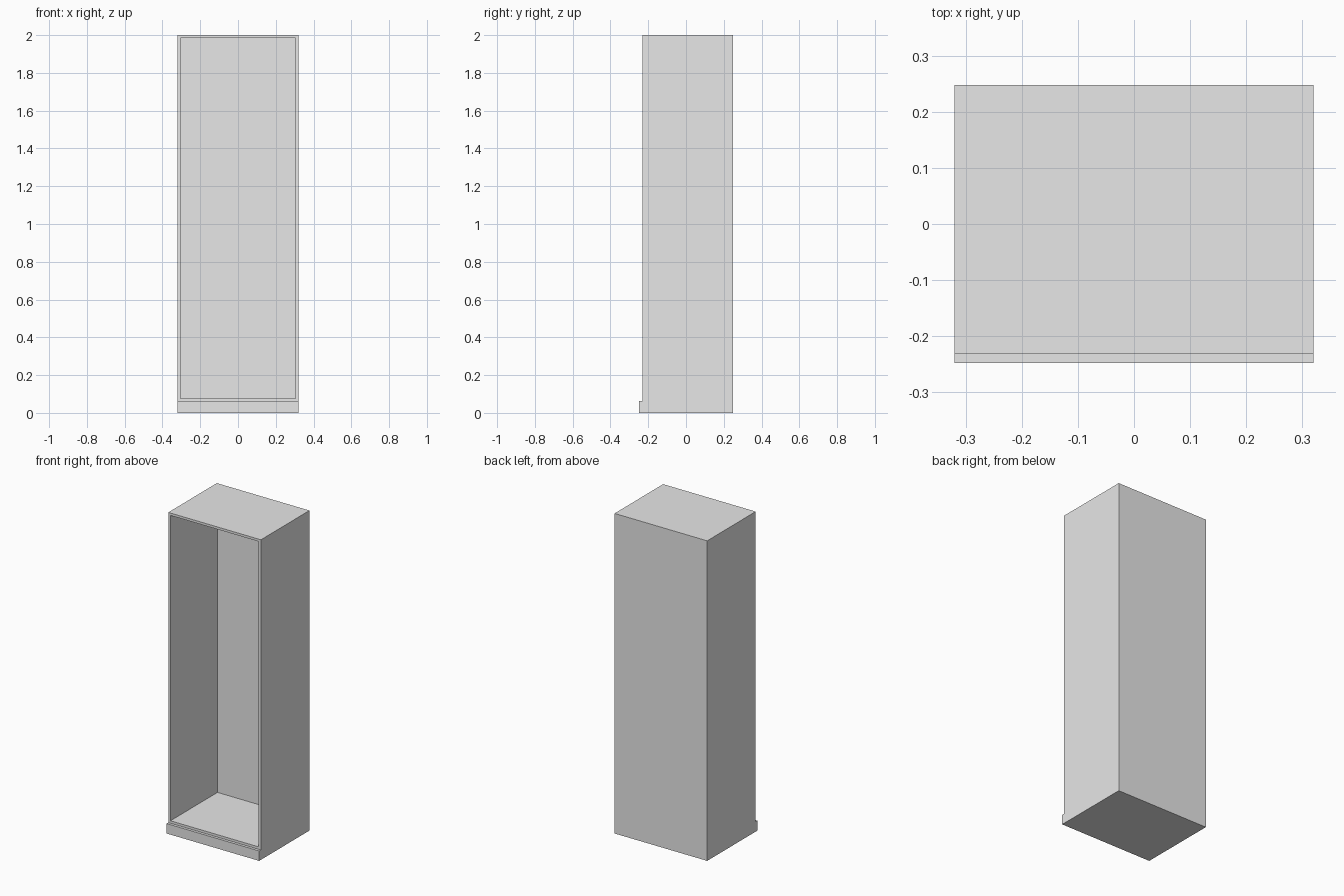
import bpy
import bmesh
from mathutils import Vector

cube = bpy.data.objects.get("Cube")
if cube:
    bpy.data.objects.remove(cube, do_unlink=True)

# Main dimensions
WIDTH, HEIGHT = 0.64, 2.0
BACK, FRONT, PLINTH_FRONT = 0.248, -0.231, -0.248
PLINTH_HEIGHT = 0.062
PANEL = 0.015

grey = bpy.data.materials.new("plain_grey")
grey.use_nodes = True
colour = (0.8, 0.8, 0.8, 1.0)
grey.diffuse_color = colour
grey.node_tree.nodes["Principled BSDF"].inputs["Base Color"].default_value = colour

bm = bmesh.new()

# Side profile with the plinth step, extruded across the width
profile = [
    (BACK, 0), (BACK, HEIGHT), (FRONT, HEIGHT),
    (FRONT, PLINTH_HEIGHT), (PLINTH_FRONT, PLINTH_HEIGHT), (PLINTH_FRONT, 0),
]
side = bm.faces.new([bm.verts.new((-WIDTH / 2, y, z)) for y, z in profile])
extruded = bmesh.ops.extrude_face_region(bm, geom=[side])["geom"]
bmesh.ops.translate(
    bm, vec=Vector((WIDTH, 0, 0)),
    verts=[g for g in extruded if isinstance(g, bmesh.types.BMVert)])
bmesh.ops.recalc_face_normals(bm, faces=bm.faces)

# Open front: inset the tall front face and push it in to the back panel
bm.normal_update()
opening = max((f for f in bm.faces if f.normal.y < -0.9), key=lambda f: f.calc_area())
bmesh.ops.inset_region(bm, faces=[opening], thickness=PANEL, use_even_offset=True)
inner = bmesh.ops.extrude_discrete_faces(bm, faces=[opening])["faces"][0]
bmesh.ops.translate(
    bm, vec=Vector((0, BACK - PANEL - FRONT, 0)), verts=inner.verts)
bmesh.ops.recalc_face_normals(bm, faces=bm.faces)

mesh = bpy.data.meshes.new("cabinet_carcass")
bm.to_mesh(mesh)
bm.free()
mesh.materials.append(grey)
cabinet = bpy.data.objects.new("cabinet_carcass", mesh)
bpy.context.collection.objects.link(cabinet)
